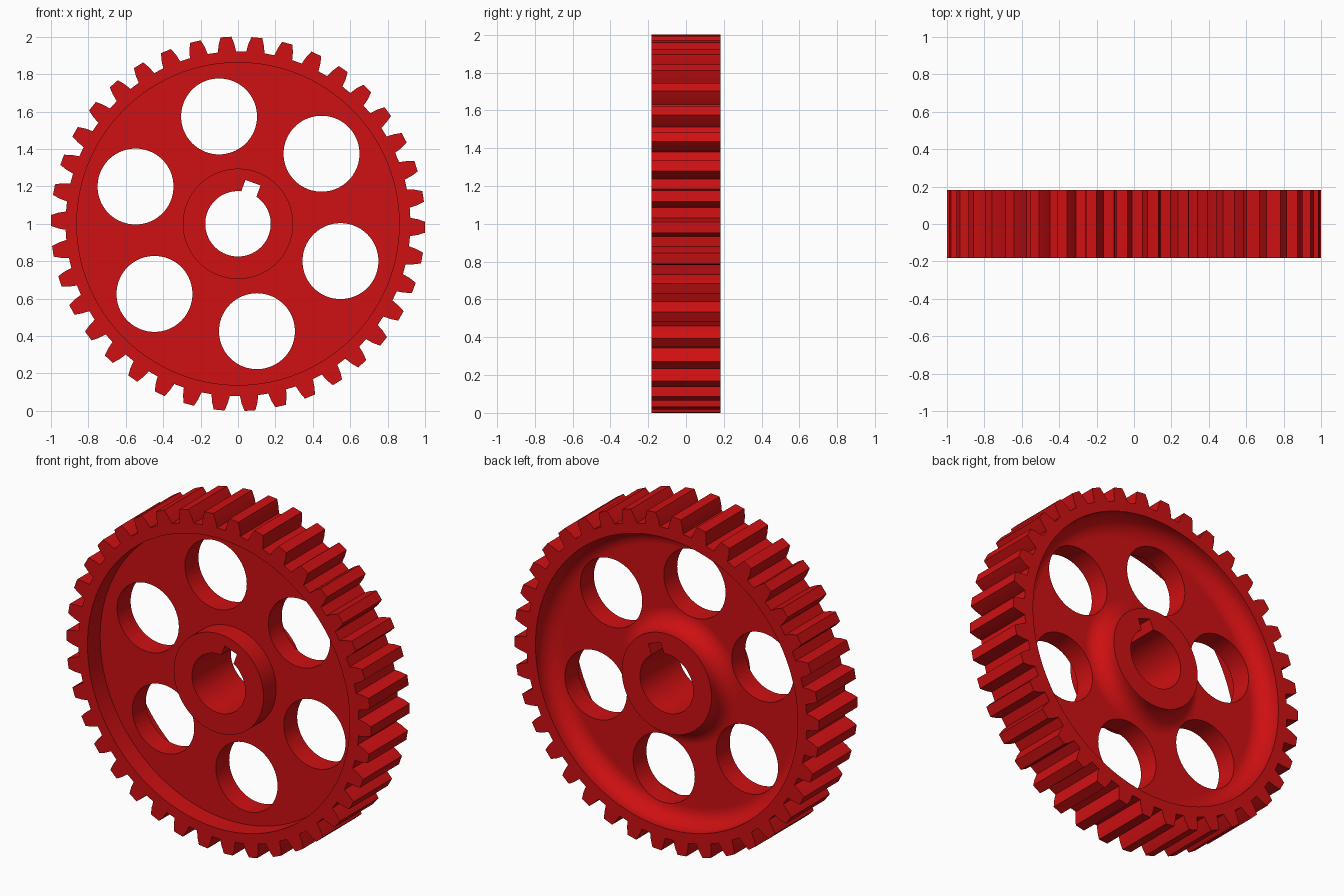
import bpy
import bmesh
from math import cos, sin, pi, radians
from mathutils import Matrix, Vector

if "Cube" in bpy.data.objects:
    bpy.data.objects.remove(bpy.data.objects["Cube"])

HALF = 0.182          # half thickness of rim and hub
WEB = 0.063           # half thickness of web
HUB_R, RIM_R = 0.295, 0.862
BORE_R, HOLE_R, HOLE_ORBIT = 0.175, 0.203, 0.583
FILLET = 0.1
TEETH = 38
KEY_ANGLE = radians(70)
CENTRE = (0, 0, 1)

red = bpy.data.materials.new("red")
red.use_nodes = True
red.diffuse_color = (0.62, 0.005, 0.006, 1)
red.node_tree.nodes["Principled BSDF"].inputs["Base Color"].default_value = red.diffuse_color


def polar(r, a, y=0.0):
    return Vector((r * cos(a), y, r * sin(a)))


def make(name, bm):
    bmesh.ops.recalc_face_normals(bm, faces=bm.faces)
    mesh = bpy.data.meshes.new(name)
    bm.to_mesh(mesh)
    bm.free()
    mesh.materials.append(red)
    obj = bpy.data.objects.new(name, mesh)
    obj.location = CENTRE
    bpy.context.collection.objects.link(obj)
    return obj


def prism(name, outline, half):
    """Extrude an outline in the xz plane along y."""
    bm = bmesh.new()
    face = bm.faces.new([bm.verts.new((p.x, -half, p.z)) for p in outline])
    out = bmesh.ops.extrude_face_region(bm, geom=[face])["geom"]
    verts = [v for v in out if isinstance(v, bmesh.types.BMVert)]
    bmesh.ops.translate(bm, verts=verts, vec=(0, 2 * half, 0))
    return make(name, bm)


def ring(name, profile, steps=120):
    """Revolve a closed (radius, y) profile about the y axis."""
    bm = bmesh.new()
    loops = [[bm.verts.new(polar(r, 2 * pi * i / steps, y)) for r, y in profile]
             for i in range(steps)]
    n = len(profile)
    for i in range(steps):
        a, b = loops[i], loops[(i + 1) % steps]
        for j in range(n):
            k = (j + 1) % n
            bm.faces.new((a[j], a[k], b[k], b[j]))
    return make(name, bm)


def circle(r, centre=Vector(), steps=72):
    return [centre + polar(r, 2 * pi * i / steps) for i in range(steps)]


# Toothed blank: a tooth gap lines up with the keyway
flank = [(0.922, 0.049), (0.962, 0.042), (1.001, 0.029)]   # radius, half width
outline = []
for i in range(TEETH):
    mid = KEY_ANGLE + (i + 0.5) * 2 * pi / TEETH
    outline += [polar(r, mid - w / r) for r, w in flank]
    outline += [polar(r, mid + w / r) for r, w in reversed(flank)]
gear = prism("gear_wheel", outline, HALF)

# Square recess on the front, filleted recess on the back
OUT = 0.3
front = [(HUB_R, -OUT), (HUB_R, -WEB), (RIM_R, -WEB), (RIM_R, -OUT)]
arc = [(FILLET * (1 - cos(t * pi / 20)), FILLET * (1 - sin(t * pi / 20))) for t in range(11)]
back = [(HUB_R, OUT)] + [(HUB_R + dx, WEB + dy) for dx, dy in arc]
back += [(RIM_R - dx, WEB + dy) for dx, dy in reversed(arc)] + [(RIM_R, OUT)]
cutters = [ring("front_recess_cutter", front), ring("back_recess_cutter", back)]

# Bore, keyway and six lightening holes
cutters.append(prism("bore_cutter", circle(BORE_R), OUT))
turn = Matrix.Rotation(-KEY_ANGLE, 3, 'Y')
slot = [turn @ Vector((x, 0, z)) for x, z in
        ((0.1, -0.043), (0.234, -0.043), (0.234, 0.043), (0.1, 0.043))]
cutters.append(prism("keyway_cutter", slot, OUT + 0.02))
for k in range(6):
    spot = polar(HOLE_ORBIT, radians(40 + 60 * k))
    cutters.append(prism("hole_cutter", circle(HOLE_R, spot), OUT + 0.04))

# Cut the blank, then discard the cutters
bpy.ops.object.select_all(action='DESELECT')
gear.select_set(True)
bpy.context.view_layer.objects.active = gear
for cutter in cutters:
    cutter.hide_render = True
    mod = gear.modifiers.new("cut", 'BOOLEAN')
    mod.operation = 'DIFFERENCE'
    mod.solver = 'EXACT'
    mod.object = cutter
    bpy.ops.object.modifier_apply(modifier=mod.name)
    bpy.data.objects.remove(cutter)

# Smooth round walls and fillets, keep edges sharp
bpy.ops.object.shade_smooth_by_angle(angle=radians(15))
normals = gear.modifiers.new("even_normals", 'WEIGHTED_NORMAL')
normals.keep_sharp = True
